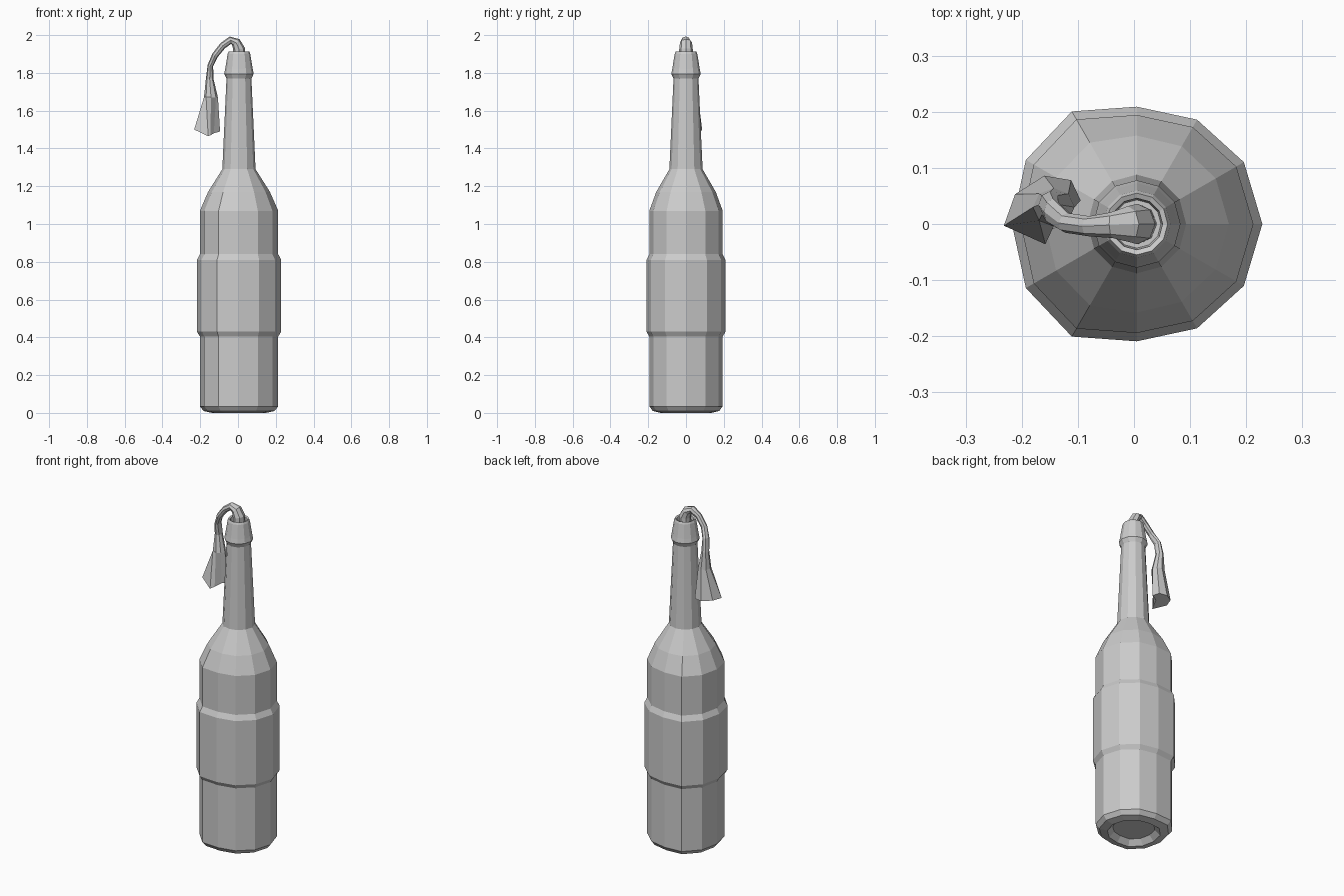
import bpy
from math import cos, sin, pi
from mathutils import Vector


def loft(name, rings):
    """Skin a list of equal-sized point rings and cap both ends."""
    n = len(rings[0])
    verts = [tuple(p) for r in rings for p in r]
    faces = [list(range(n))[::-1]]
    for i in range(len(rings) - 1):
        for j in range(n):
            k = (j + 1) % n
            faces.append([i * n + j, i * n + k, (i + 1) * n + k, (i + 1) * n + j])
    faces.append([(len(rings) - 1) * n + j for j in range(n)])
    me = bpy.data.meshes.new(name)
    me.from_pydata(verts, [], faces)
    me.update()
    ob = bpy.data.objects.new(name, me)
    bpy.context.collection.objects.link(ob)
    return ob


# Bottle: 12 slightly uneven sides on the body, regular on the neck
half = [0.99, 0.975, 0.95, 0.925, 1.025, 1.01, 0.985]
uneven = half + half[-2:0:-1]
profile = [  # radius, height
    (0.115, 0.03), (0.145, 0.0), (0.19, 0.01), (0.21, 0.035),
    (0.21, 0.405), (0.226, 0.43), (0.226, 0.81), (0.21, 0.84),
    (0.21, 1.07), (0.165, 1.17), (0.088, 1.29), (0.066, 1.77),
    (0.078, 1.795), (0.073, 1.82), (0.060, 1.90), (0.055, 1.912),
    (0.046, 1.908), (0.043, 1.87),
]
rings = []
for r, z in profile:
    w = max(0.0, min(1.0, (1.29 - z) / 0.2))
    rings.append([(0.005 + r * (1 + (f - 1) * w) * cos(i * pi / 6),
                   r * (1 + (f - 1) * w) * sin(i * pi / 6), z)
                  for i, f in enumerate(uneven)])
loft("bottle", rings)

# Cloth wick: tube bent out of the mouth, flaring into a folded end
path = [  # centre, half thickness, half width
    ((0.007, 0.0, 1.86), 0.034, 0.036),
    ((0.006, 0.0, 1.925), 0.032, 0.036),
    ((-0.010, 0.0, 1.96), 0.026, 0.032),
    ((-0.040, -0.002, 1.973), 0.020, 0.023),
    ((-0.080, -0.004, 1.945), 0.018, 0.018),
    ((-0.120, 0.002, 1.895), 0.017, 0.018),
    ((-0.146, 0.022, 1.84), 0.015, 0.024),
    ((-0.150, 0.034, 1.77), 0.020, 0.024),
    ((-0.143, 0.030, 1.67), 0.037, 0.034),
]
centres = [Vector(p[0]) for p in path] + [Vector((-0.163, 0.027, 1.5))]
rings = []
for i, (c, a, b) in enumerate(path):
    t = (centres[i + 1] - centres[max(i - 1, 0)]).normalized()
    n = Vector((0, 1, 0)).cross(t).normalized()
    s = t.cross(n)
    rings.append([centres[i] + n * a * cos(k * pi / 4) + s * b * sin(k * pi / 4)
                  for k in range(8)])
# Folded hem of the cloth
rings.append([(-0.232, -0.003, 1.50), (-0.212, 0.053, 1.50),
              (-0.160, 0.086, 1.495), (-0.112, 0.078, 1.495),
              (-0.095, 0.042, 1.49), (-0.128, 0.030, 1.48),
              (-0.146, -0.010, 1.47), (-0.158, -0.036, 1.465)])
loft("cloth_wick", rings)
